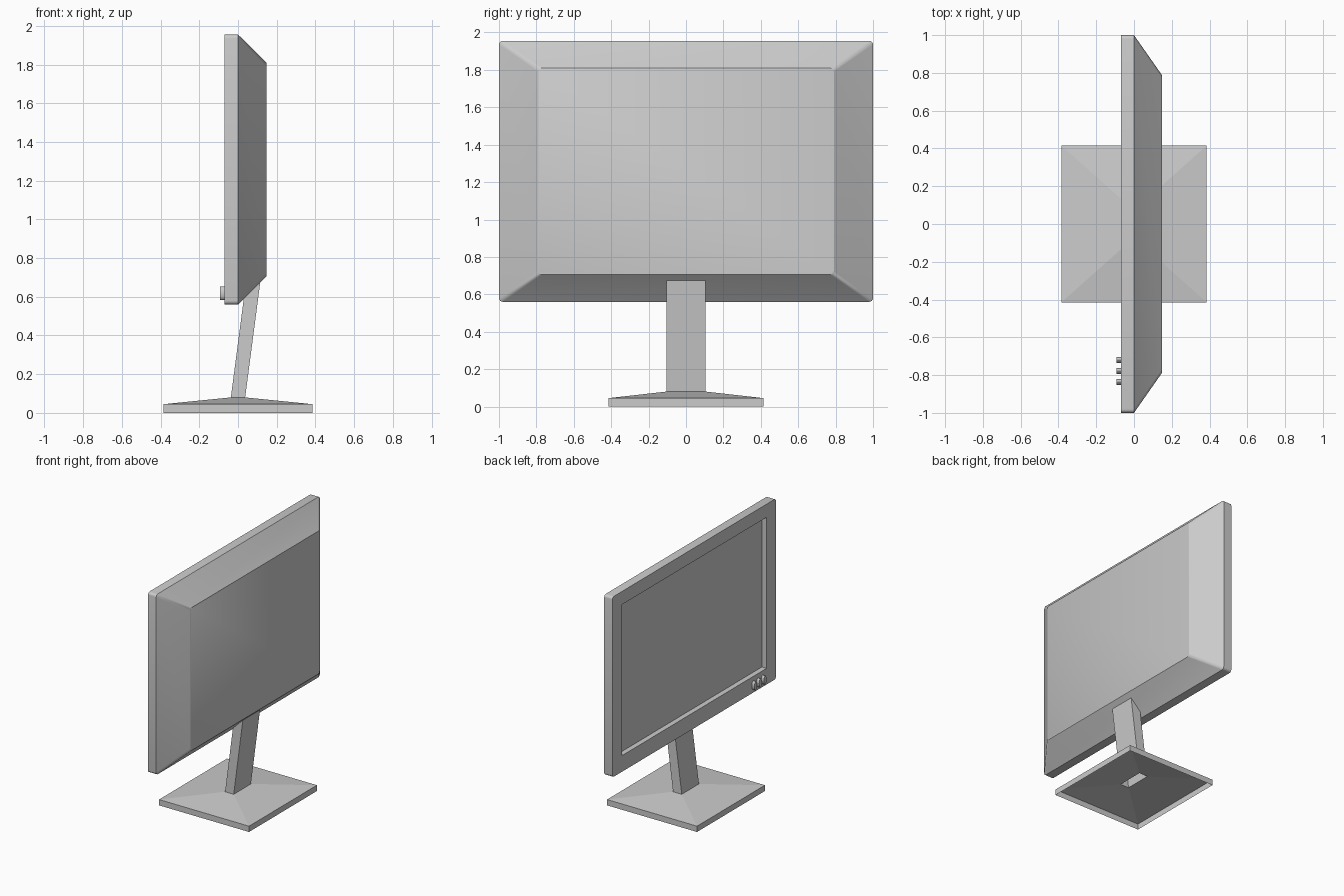
import bpy, bmesh, math

if "Cube" in bpy.data.objects:
    bpy.data.objects.remove(bpy.data.objects["Cube"])


def rounded_rect(x, half_y, z0, z1, r, seg=4):
    """Rounded rectangle loop in the plane at x."""
    pts = []
    corners = [(half_y - r, z1 - r), (-half_y + r, z1 - r),
               (-half_y + r, z0 + r), (half_y - r, z0 + r)]
    for i, (cy, cz) in enumerate(corners):
        for k in range(seg + 1):
            a = math.pi / 2 * (i + k / seg)
            pts.append((x, cy + r * math.cos(a), cz + r * math.sin(a)))
    return pts


def flat_rect(x0, x1, half_y, z):
    """Rectangle loop in the plane at z."""
    return [(x1, half_y, z), (x0, half_y, z), (x0, -half_y, z), (x1, -half_y, z)]


def loft(name, loops, cap_start=False, cap_end=False, smooth=False):
    """Skin a series of matching loops."""
    bm = bmesh.new()
    rings = [[bm.verts.new(p) for p in loop] for loop in loops]
    n = len(rings[0])
    for a, b in zip(rings, rings[1:]):
        for i in range(n):
            j = (i + 1) % n
            bm.faces.new((a[i], a[j], b[j], b[i]))
    if cap_start:
        bm.faces.new(rings[0])
    if cap_end:
        bm.faces.new(rings[-1])
    bmesh.ops.remove_doubles(bm, verts=bm.verts, dist=1e-5)
    bmesh.ops.recalc_face_normals(bm, faces=bm.faces)
    mesh = bpy.data.meshes.new(name)
    bm.to_mesh(mesh)
    bm.free()
    obj = bpy.data.objects.new(name, mesh)
    bpy.context.collection.objects.link(obj)
    if smooth:
        bpy.ops.object.select_all(action='DESELECT')
        obj.select_set(True)
        bpy.context.view_layer.objects.active = obj
        bpy.ops.object.shade_smooth_by_angle(angle=math.radians(30))
    return obj


# Display housing: recessed screen, bezel, rim and tapered back
loft("display_housing", [
    rounded_rect(-0.03, 0.885, 0.685, 1.853, 0),
    rounded_rect(-0.07, 0.885, 0.685, 1.853, 0),
    rounded_rect(-0.07, 1.0, 0.56, 1.955, 0.02),
    rounded_rect(0.0, 1.0, 0.56, 1.955, 0.02),
    rounded_rect(0.147, 0.79, 0.705, 1.81, 0.02),
], cap_start=True, cap_end=True, smooth=True)

# Hollow stand: base rim, shallow pyramid and leaning neck, open underneath
loft("stand", [
    flat_rect(-0.385, 0.385, 0.415, 0.0),
    flat_rect(-0.385, 0.385, 0.415, 0.045),
    flat_rect(-0.037, 0.037, 0.105, 0.08),
    flat_rect(0.041, 0.115, 0.105, 0.675),
])


# Oval buttons on the lower bezel
def oval(x, cy, cz, ry, rz, n=20):
    return [(x, cy + ry * math.cos(2 * math.pi * i / n),
             cz + rz * math.sin(2 * math.pi * i / n)) for i in range(n)]


for i in range(3):
    y = -0.72 - 0.058 * i
    loft(f"button_{i + 1}", [oval(-0.065, y, 0.618, 0.016, 0.034),
                             oval(-0.093, y, 0.618, 0.016, 0.034)],
         cap_start=True, cap_end=True, smooth=True)
